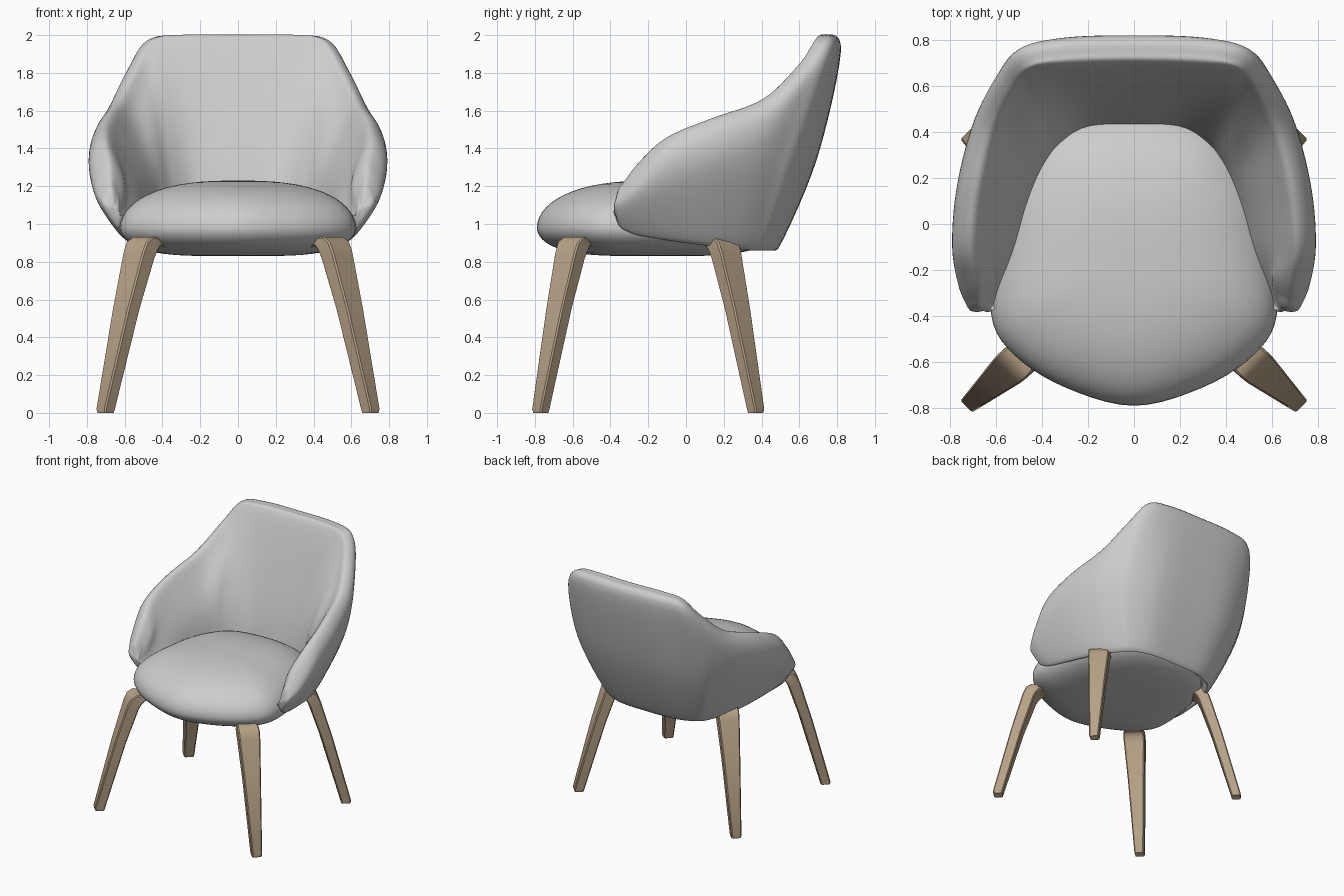
import bpy, bmesh, math
from mathutils import Vector as V

if "Cube" in bpy.data.objects:
    bpy.data.objects.remove(bpy.data.objects["Cube"])


def material(name, rgb):
    m = bpy.data.materials.new(name)
    m.diffuse_color = (*rgb, 1)
    m.use_nodes = True
    m.node_tree.nodes["Principled BSDF"].inputs["Base Color"].default_value = m.diffuse_color
    return m


FABRIC = material("light grey fabric", (0.61, 0.61, 0.61))
WOOD = material("brown wood", (0.48, 0.365, 0.245))
PAD = material("pale foot pad", (0.75, 0.6, 0.42))


def spline(pts, n, closed=False):
    """Smooth curve through the points, n steps per span."""
    k, out = len(pts), []
    get = (lambda i: pts[i % k]) if closed else (lambda i: pts[min(max(i, 0), k - 1)])
    for i in range(k if closed else k - 1):
        a, b, c, d = (get(i + j) for j in (-1, 0, 1, 2))
        for s in range(n):
            t = s / n
            out.append(0.5 * (2 * b + (c - a) * t + (2 * a - 5 * b + 4 * c - d) * t * t
                              + (3 * b - a - 3 * c + d) * t ** 3))
    if not closed:
        out.append(pts[-1].copy())
    return out


def loft(name, rings, mats, caps=None, angle=60):
    """Skin closed rings; caps are two tip points, or flat ends if absent."""
    bm = bmesh.new()
    vs = [[bm.verts.new(p) for p in r] for r in rings]
    n = len(vs[0])
    for a, b in zip(vs, vs[1:]):
        for i in range(n):
            bm.faces.new((a[i], a[(i + 1) % n], b[(i + 1) % n], b[i]))
    for k, ring in enumerate((vs[0], vs[-1])):
        if caps:
            c = bm.verts.new(caps[k])
            for i in range(n):
                bm.faces.new((ring[i], ring[(i + 1) % n], c))
        else:
            bm.faces.new(ring)
    bmesh.ops.recalc_face_normals(bm, faces=bm.faces)
    me = bpy.data.meshes.new(name)
    bm.to_mesh(me)
    bm.free()
    ob = bpy.data.objects.new(name, me)
    bpy.context.collection.objects.link(ob)
    for m in mats:
        me.materials.append(m)
    bpy.context.view_layer.objects.active = ob
    ob.select_set(True)
    bpy.ops.object.shade_smooth_by_angle(angle=math.radians(angle))
    ob.select_set(False)
    return ob


# Seat cushion: domed layers of one rounded outline
half = [(0, -.79), (.3, -.71), (.52, -.57), (.62, -.40), (.6, -.1), (.52, .2), (.33, .42), (0, .48)]
outline = [V((x, y, 0)) for x, y in half] + [V((-x, y, 0)) for x, y in half[-2:0:-1]]
outline = spline(outline, 5, True)
mid = V((0, -.15, 0))
layers = []
for i in range(1, 32):
    a = math.pi * (i / 32 - 0.5)
    s = math.cos(a)
    z = .98 + (.25 * (1 - s ** 2.6) ** .5 if a > 0 else -.15 * (1 - s ** 4) ** .5)
    layers.append([mid + (p - mid) * s + V((0, 0, z)) for p in outline])
loft("seat_cushion", layers, [FABRIC], (mid + V((0, 0, .83)), mid + V((0, 0, 1.23))))

# Wraparound back and arms: outer bottom, middle, top, inner middle (x, y), rim thickness
stations = [
    ((0, .50, .89), (0, .695, 1.35), (0, .82, 1.91), (0, .48), .15),
    ((.24, .49, .89), (.32, .68, 1.35), (.30, .81, 1.91), (.22, .47), .15),
    ((.40, .43, .89), (.54, .59, 1.35), (.50, .76, 1.89), (.35, .395), .14),
    ((.46, .36, .89), (.62, .49, 1.34), (.605, .63, 1.75), (.415, .31), .14),
    ((.52, .25, .90), (.69, .35, 1.31), (.70, .43, 1.57), (.46, .215), .15),
    ((.57, .10, .91), (.75, .13, 1.27), (.765, .15, 1.47), (.505, .07), .15),
    ((.61, -.10, .93), (.765, -.10, 1.2), (.785, -.10, 1.37), (.545, -.12), .15),
    ((.63, -.26, .95), (.745, -.28, 1.12), (.755, -.26, 1.24), (.595, -.28), .15),
    ((.64, -.34, .98), (.715, -.365, 1.09), (.715, -.35, 1.16), (.625, -.365), .09),
]
right = [[V(b), V(m), V(t), V((*i, m[2] - .04)), th] for b, m, t, i, th in stations]
flip = V((-1, 1, 1))
full = [[p * flip for p in s[:4]] + s[4:] for s in right[:0:-1]] + right
keys = []
for i, (b, m, t, mi, th) in enumerate(full):
    d = full[min(i + 1, len(full) - 1)][1] - full[max(i - 1, 0)][1]
    inward = V((d.y, -d.x, 0)).normalized()
    ti = t + inward * th
    crown = (t + ti) / 2 + V((0, 0, th * .6))
    bi = mi + (b - m).xy.to_3d() * .3
    bi.z = b.z + .06
    base = (b + bi) / 2 - V((0, 0, .01))
    keys.append(spline([b, m, t, crown, ti, mi, bi, base], 6, True))
columns = [spline([k[j] for k in keys], 6) for j in range(len(keys[0]))]
rings = [list(r) for r in zip(*columns)]
# round off both arm fronts with shrinking rings


def front_cap(ring):
    c = sum(ring, V()) / len(ring)
    out = []
    for a in (30, 55, 75):
        a = math.radians(a)
        out.append([c + (p - c) * math.cos(a) + V((0, -.03 * math.sin(a), 0)) for p in ring])
    return out, c + V((0, -.03, 0))


capl, tipl = front_cap(rings[0])
capr, tipr = front_cap(rings[-1])
loft("back_and_arms", capl[::-1] + rings + capr, [FABRIC], (tipl, tipr))

# Bent tapering legs: outer distance and height, inner distance and height, half width
path = [(.20, 0, .135, 0, .034), (.205, .02, .13, .02, .037), (.065, .55, -.02, .55, .062),
        (-.025, .85, -.11, .82, .078), (-.05, .905, -.13, .86, .08),
        (-.09, .93, -.15, .88, .078), (-.16, .93, -.17, .885, .065), (-.24, .90, -.24, .87, .05)]


def leg(name, sx, front):
    out, side = V((.75, -.66, 0)).normalized(), V((.707, .707, 0))
    origin = V((.725, -.79, 0)) - out * .20
    sections = []
    for ro, zo, ri, zi, w in path:
        o, i = origin + out * ro + V((0, 0, zo)), origin + out * ri + V((0, 0, zi))
        # chamfered four-sided section
        quad = [o + side * w, i + side * w, i - side * w, o - side * w]
        ring = []
        for k in range(4):
            for nb in (quad[k - 1], quad[(k + 1) % 4]):
                ring.append(quad[k] + (nb - quad[k]).normalized() * .008)
        sections.append([V((sx * p.x, p.y if front else -.4 - p.y, p.z)) for p in ring])
    ob = loft(name, sections, [WOOD, PAD], angle=35)
    for f in ob.data.polygons:
        if f.center.z < .005:
            f.material_index = 1


for sx, lr in ((1, "right"), (-1, "left")):
    leg("front_leg_" + lr, sx, True)
    leg("rear_leg_" + lr, sx, False)
